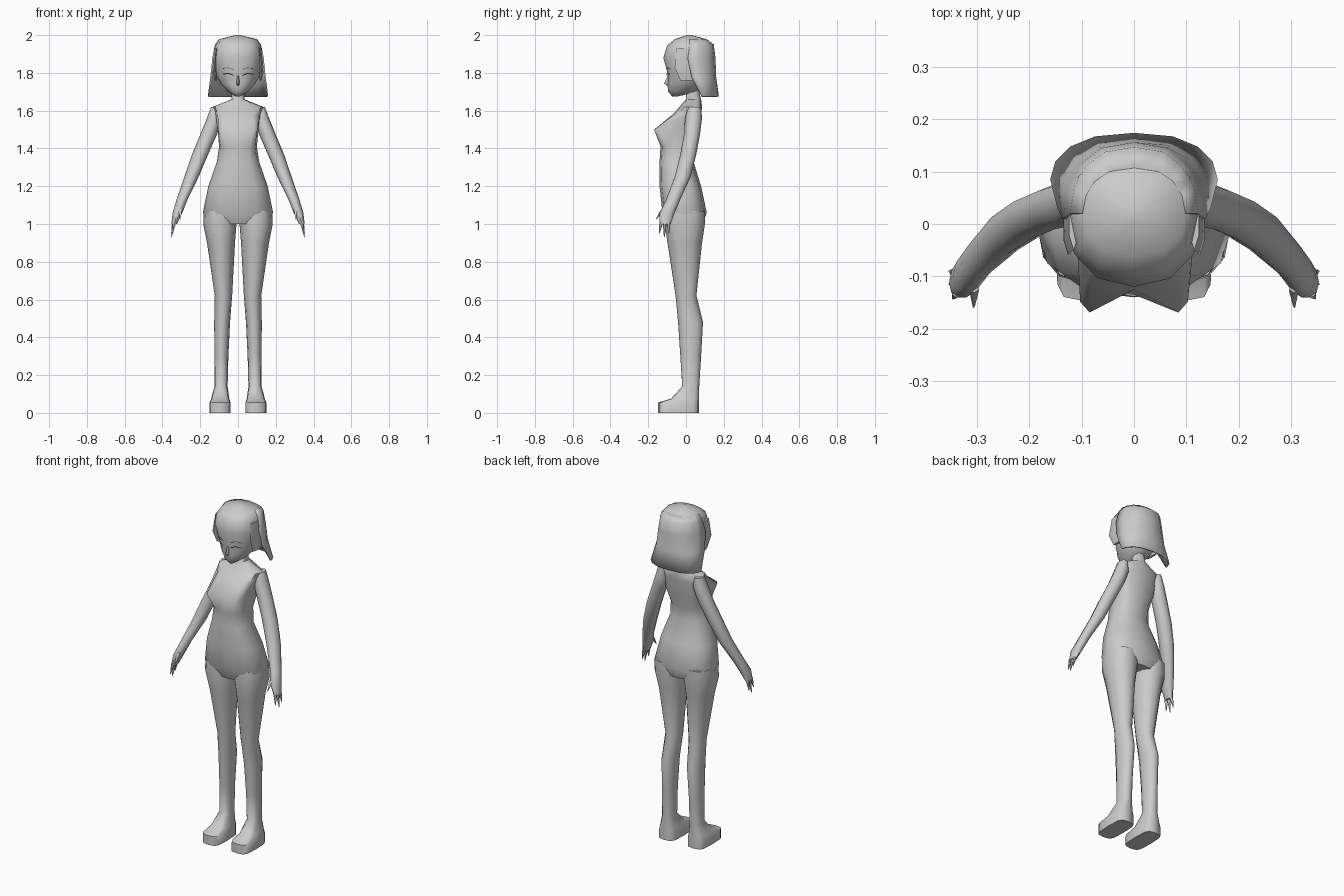
import bpy
import bmesh
from math import sin, cos, pi, radians

default_cube = bpy.data.objects.get("Cube")
if default_cube:
    bpy.data.objects.remove(default_cube, do_unlink=True)

# One plain grey material
grey = bpy.data.materials.new("plain grey")
grey.use_nodes = True
grey.diffuse_color = (0.6, 0.6, 0.6, 1)
grey.node_tree.nodes["Principled BSDF"].inputs["Base Color"].default_value = grey.diffuse_color


def power(value, p):
    return abs(value) ** p * (1 if value > 0 else -1)


def ring(z, cx, half_width, front, back, p=1.0, dent=0.0, sides=12):
    """Horizontal section; a low p makes it boxy, dent pulls in the front centre."""
    middle, depth = (front + back) / 2, (back - front) / 2
    points = []
    for i in range(sides):
        a = 2 * pi * i / sides
        x = cx + half_width * power(sin(a), p)
        y = middle - depth * power(cos(a), p)
        points.append((x, y + (dent if i == 0 else 0), z))
    return points


def loft(name, rings, side=1, closed=True, angle=60):
    """Skin a list of equal point rows, optionally on the mirrored side."""
    bm = bmesh.new()
    rows = [[bm.verts.new((side * x, y, z)) for x, y, z in r] for r in rings]
    count = len(rows[0])
    for low, high in zip(rows, rows[1:]):
        for i in range(count if closed else count - 1):
            j = (i + 1) % count
            bm.faces.new((low[i], low[j], high[j], high[i]))
    if closed:
        bm.faces.new(rows[0])
        bm.faces.new(rows[-1])
    bmesh.ops.recalc_face_normals(bm, faces=bm.faces[:])
    mesh = bpy.data.meshes.new(name)
    bm.to_mesh(mesh)
    bm.free()
    mesh.materials.append(grey)
    obj = bpy.data.objects.new(name, mesh)
    bpy.context.collection.objects.link(obj)
    bpy.ops.object.select_all(action="DESELECT")
    obj.select_set(True)
    bpy.context.view_layer.objects.active = obj
    bpy.ops.object.shade_smooth_by_angle(angle=radians(angle))
    return obj


# Torso from hips to neck
loft("torso", [
    ring(1.0, 0, 0.16, -0.1, 0.09),
    ring(1.06, 0, 0.186, -0.125, 0.11, 0.8),
    ring(1.2, 0, 0.157, -0.14, 0.08, 0.8),
    ring(1.33, 0, 0.112, -0.14, 0.04, 0.8),
    ring(1.41, 0, 0.1, -0.135, 0.05, 0.7),
    ring(1.5, 0, 0.108, -0.175, 0.07, 0.35, 0.05),
    ring(1.58, 0, 0.118, -0.07, 0.08, 0.6),
    ring(1.62, 0, 0.135, -0.035, 0.085, 0.8),
    ring(1.66, 0, 0.035, 0, 0.08),
    ring(1.74, 0, 0.032, 0, 0.06),
])

# Head with the hair cap as its crown
loft("head", [
    ring(1.675, 0, 0.012, -0.072, -0.045),
    ring(1.7, 0, 0.052, -0.095, 0.06),
    ring(1.74, 0, 0.09, -0.098, 0.1),
    ring(1.79, 0, 0.118, -0.095, 0.14),
    ring(1.88, 0, 0.13, -0.12, 0.15, 0.9),
    ring(1.945, 0, 0.12, -0.1, 0.145, 0.85),
    ring(1.978, 0, 0.1, -0.06, 0.11, 0.85),
    ring(2.0, 0, 0.012, 0.005, 0.03),
])

# Small pointed nose
loft("nose", [
    ring(1.733, 0, 0.006, -0.1, -0.08, sides=6),
    ring(1.745, 0, 0.01, -0.116, -0.08, sides=6),
    ring(1.785, 0, 0.005, -0.098, -0.08, sides=6),
])


# Bob of hair, flaring at the bottom
def hair_row(z, half_width, front, back, steps=8):
    angles = [pi * i / steps for i in range(steps + 1)]
    return [(half_width * power(cos(a), 0.8) if abs(cos(a)) > 0.01 else 0,
             front + (back - front) * sin(a), z) for a in angles]


hair = loft("hair_bob", [
    hair_row(1.675, 0.16, 0.085, 0.174),
    hair_row(1.78, 0.146, 0.03, 0.16),
    hair_row(1.88, 0.136, 0.01, 0.156),
    hair_row(1.95, 0.122, 0.02, 0.147),
    hair_row(1.98, 0.1, 0.02, 0.108),
], closed=False)
thickness = hair.modifiers.new("thickness", "SOLIDIFY")
thickness.thickness = 0.008
thickness.offset = -1

for side, prefix in ((1, "left"), (-1, "right")):
    # Side lock beside the cheek
    loft(prefix + "_side_lock", [
        ring(1.76, 0.118, 0.008, -0.03, 0.05, sides=6),
        ring(1.83, 0.126, 0.01, -0.06, 0.06, sides=6),
        ring(1.93, 0.115, 0.01, -0.05, 0.06, sides=6),
    ], side)

    # Eye lid and brow as slim plates
    for part, z in (("eyelid", 1.79), ("brow", 1.82)):
        lid = [(0.025, -0.1, z - 0.006), (0.05, -0.096, z + 0.005), (0.08, -0.082, z)]
        loft(prefix + "_" + part, [lid, [(x, y - 0.004, h + 0.006) for x, y, h in lid]],
             side, closed=False)

    # Arm and palm
    loft(prefix + "_arm", [
        ring(1.62, 0.12, 0.022, 0.01, 0.08, sides=8),
        ring(1.56, 0.125, 0.04, -0.005, 0.085, sides=8),
        ring(1.48, 0.153, 0.044, -0.01, 0.075, sides=8),
        ring(1.37, 0.2, 0.043, -0.03, 0.055, sides=8),
        ring(1.25, 0.246, 0.038, -0.06, 0.025, sides=8),
        ring(1.13, 0.296, 0.029, -0.105, -0.03, sides=8),
        ring(1.06, 0.32, 0.026, -0.14, -0.06, sides=8),
        ring(1.0, 0.338, 0.015, -0.14, -0.082, sides=8),
    ], side)

    # Tapered fingers: root and tip as x, y, z
    fingers = {
        "thumb": ((0.305, -0.12, 1.08), (0.306, -0.158, 1.025)),
        "front_finger": ((0.337, -0.13, 1.01), (0.346, -0.142, 0.95)),
        "middle_finger": ((0.339, -0.112, 1.01), (0.352, -0.115, 0.93)),
        "back_finger": ((0.34, -0.093, 1.01), (0.352, -0.09, 0.95)),
    }
    for finger, ends in fingers.items():
        rows = [ring(z, x, r, y - r, y + r, sides=6)
                for (x, y, z), r in zip(ends, (0.011, 0.002))]
        loft(prefix + "_" + finger, rows, side)

    # Leg running down into the foot
    loft(prefix + "_leg", [
        ring(0, 0.095, 0.055, -0.147, 0.07, 0.5),
        ring(0.055, 0.095, 0.055, -0.147, 0.07, 0.5),
        ring(0.075, 0.094, 0.048, -0.08, 0.07, 0.6),
        ring(0.14, 0.09, 0.035, -0.02, 0.07, 0.8),
        ring(0.3, 0.088, 0.037, -0.03, 0.08),
        ring(0.48, 0.084, 0.042, -0.042, 0.09),
        ring(0.62, 0.077, 0.046, -0.055, 0.055),
        ring(0.9, 0.09, 0.074, -0.098, 0.085),
        ring(1.0, 0.096, 0.088, -0.113, 0.1, 0.9),
        ring(1.07, 0.095, 0.085, -0.11, 0.1, 0.9),
    ], side)
